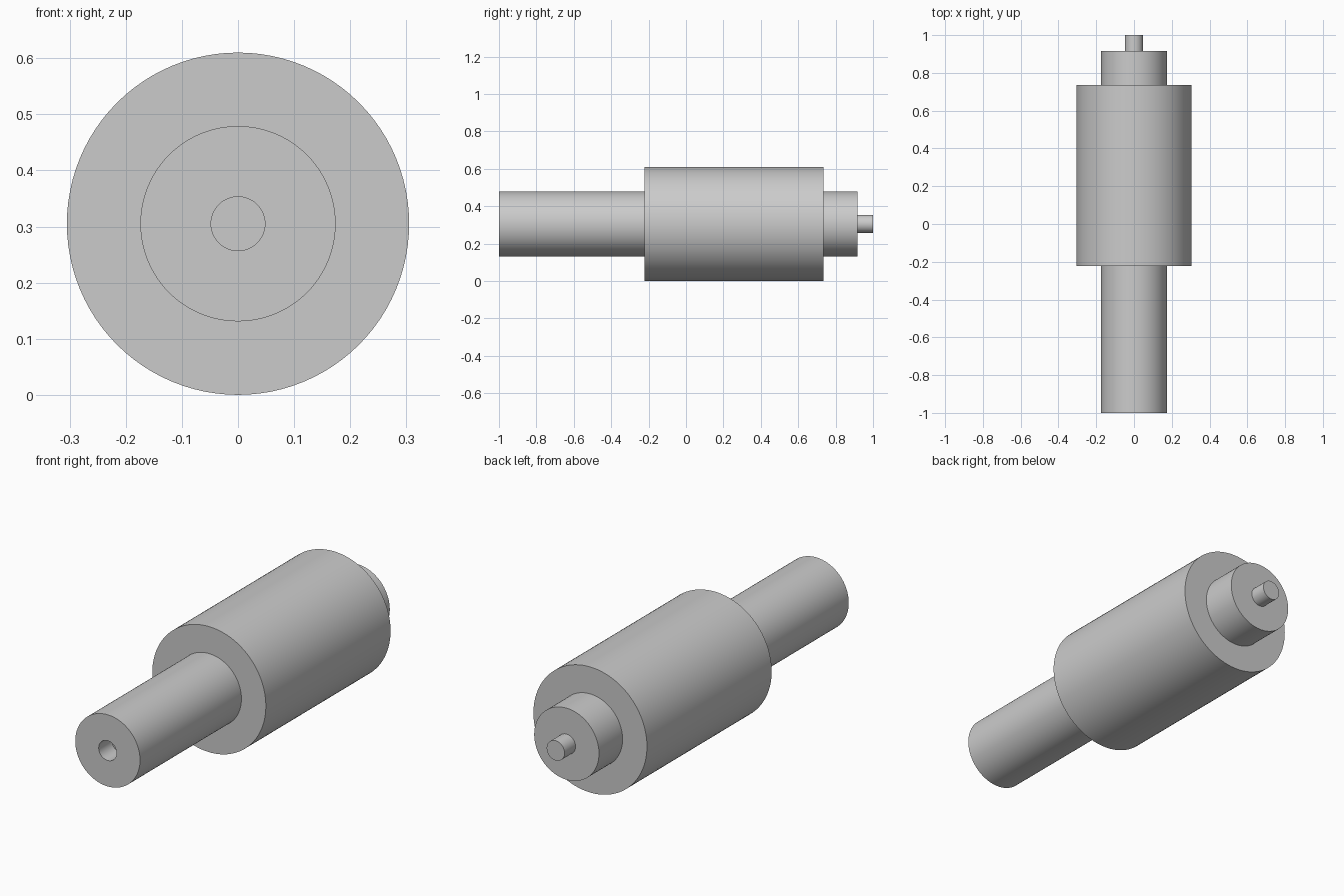
import bpy, bmesh, math
from mathutils import Matrix, Vector

if "Cube" in bpy.data.objects:
    bpy.data.objects.remove(bpy.data.objects["Cube"])

AXIS_Z = 0.305      # height of the common axis
SIDES = 96

grey = bpy.data.materials.new("plain_grey")
grey.diffuse_color = (0.6, 0.6, 0.6, 1)
grey.use_nodes = True
grey.node_tree.nodes["Principled BSDF"].inputs["Base Color"].default_value = grey.diffuse_color


def turned(name, profile):
    """Lathe (radius, y) points around the horizontal y axis."""
    bm = bmesh.new()
    verts = [bm.verts.new((r, y, 0)) for r, y in profile]
    edges = [bm.edges.new(pair) for pair in zip(verts, verts[1:])]
    bmesh.ops.spin(bm, geom=verts + edges, cent=(0, 0, 0), axis=(0, 1, 0),
                   angle=math.tau, steps=SIDES)
    bmesh.ops.remove_doubles(bm, verts=bm.verts, dist=1e-5)
    bmesh.ops.recalc_face_normals(bm, faces=bm.faces)
    mesh = bpy.data.meshes.new(name)
    bm.to_mesh(mesh)
    bm.free()
    mesh.materials.append(grey)
    obj = bpy.data.objects.new(name, mesh)
    obj.location.z = AXIS_Z
    bpy.context.collection.objects.link(obj)
    bpy.ops.object.select_all(action='DESELECT')
    obj.select_set(True)
    bpy.context.view_layer.objects.active = obj
    bpy.ops.object.shade_smooth_by_angle(angle=math.radians(30))
    return obj


# shaft with a blind socket in its front end
turned("shaft", [(0, -0.9), (0.048, -0.9), (0.048, -1), (0.174, -1),
                 (0.174, 0.916), (0, 0.916)])
# thick drum around the shaft
turned("drum", [(0.174, -0.222), (0.305, -0.222), (0.305, 0.735),
                (0.174, 0.735), (0.174, -0.222)])
# small pin on the rear end
turned("rear_pin", [(0, 0.9), (0.048, 0.9), (0.048, 1), (0, 1)])
